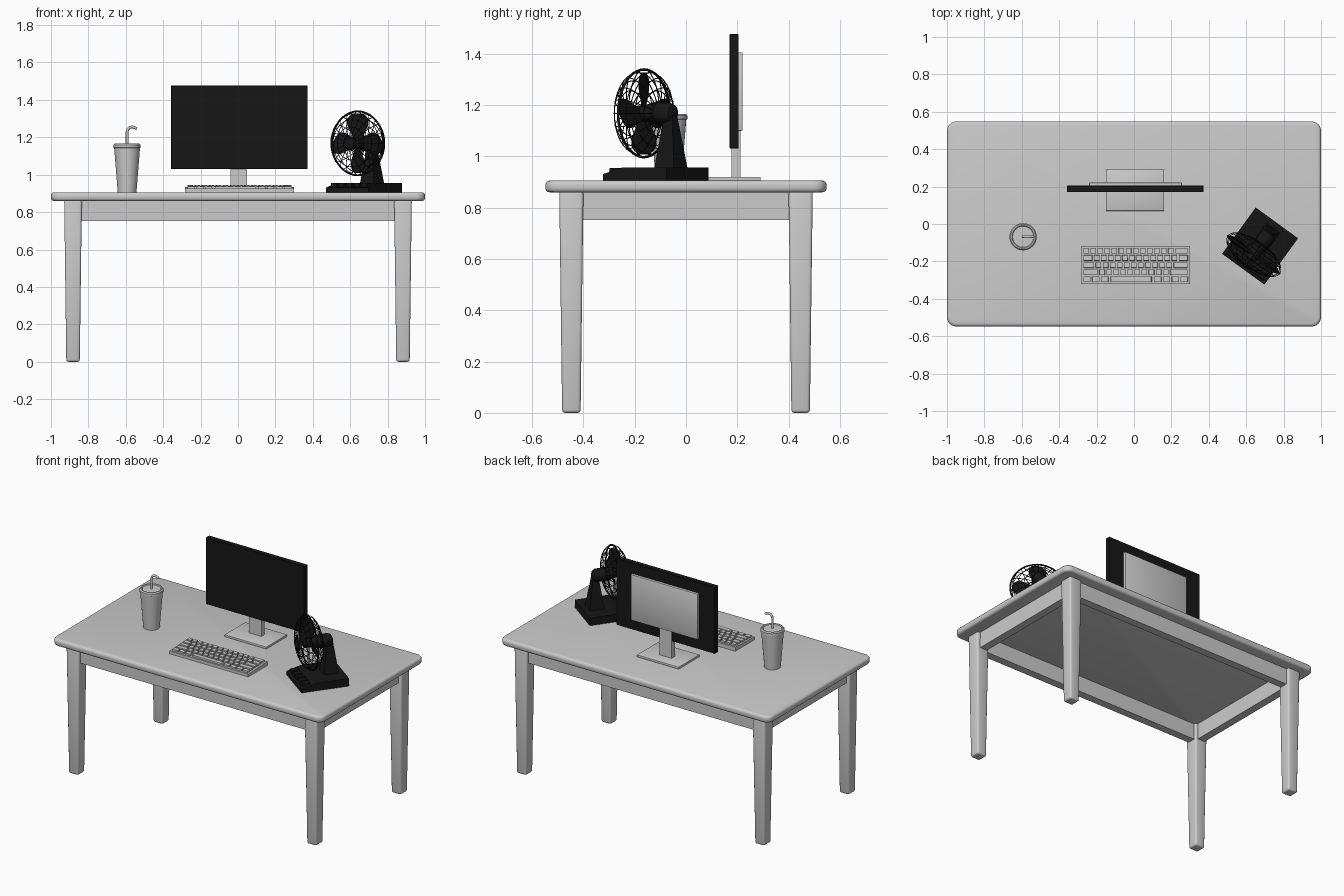
import bpy, bmesh
from math import radians, sin, cos, pi
from mathutils import Matrix, Vector

if "Cube" in bpy.data.objects:
    bpy.data.objects.remove(bpy.data.objects["Cube"])

black = bpy.data.materials.new("black")
black.diffuse_color = (0.008, 0.008, 0.008, 1)
black.use_nodes = True
black.node_tree.nodes["Principled BSDF"].inputs["Base Color"].default_value = black.diffuse_color


def finish(name, bm, mat=None, matrix=None):
    bmesh.ops.recalc_face_normals(bm, faces=bm.faces)
    me = bpy.data.meshes.new(name)
    bm.to_mesh(me)
    bm.free()
    me.shade_smooth()
    me.set_sharp_from_angle(angle=radians(35))
    ob = bpy.data.objects.new(name, me)
    bpy.context.collection.objects.link(ob)
    if mat:
        me.materials.append(mat)
    if matrix:
        ob.matrix_world = matrix
    return ob


def add_block(bm, lo, hi, top=1.0, bevel=0.0, seg=2):
    """Box from lo to hi whose top face is scaled by top."""
    part = bmesh.new()
    bmesh.ops.create_cube(part, size=1)
    lo, hi = Vector(lo), Vector(hi)
    mid, size = (lo + hi) / 2, hi - lo
    for v in part.verts:
        k = top if v.co.z > 0 else 1
        v.co = mid + Vector((v.co.x * size.x * k, v.co.y * size.y * k, v.co.z * size.z))
    if bevel:
        bmesh.ops.bevel(part, geom=part.edges[:], offset=bevel, segments=seg,
                        profile=0.5, affect='EDGES')
    tmp = bpy.data.meshes.new("tmp")
    part.to_mesh(tmp)
    part.free()
    bm.from_mesh(tmp)
    bpy.data.meshes.remove(tmp)


def block(name, lo, hi, mat=None, matrix=None, **kw):
    bm = bmesh.new()
    add_block(bm, lo, hi, **kw)
    return finish(name, bm, mat, matrix)


def lathe(name, profile, matrix, mat=None, steps=32):
    bm = bmesh.new()
    vs = [bm.verts.new((r, 0, z)) for r, z in profile]
    es = [bm.edges.new(p) for p in zip(vs, vs[1:])]
    bmesh.ops.spin(bm, geom=vs + es, cent=(0, 0, 0), axis=(0, 0, 1), angle=2 * pi, steps=steps)
    bmesh.ops.remove_doubles(bm, verts=bm.verts, dist=1e-5)
    return finish(name, bm, mat, matrix)


def wires(name, paths, radius, mat=None, matrix=None, res=1):
    """Paths are (points, closed) pairs."""
    cu = bpy.data.curves.new(name, 'CURVE')
    cu.dimensions = '3D'
    cu.bevel_depth, cu.bevel_resolution, cu.use_fill_caps = radius, res, True
    for pts, closed in paths:
        sp = cu.splines.new('POLY')
        sp.points.add(len(pts) - 1)
        for p, co in zip(sp.points, pts):
            p.co = (*co, 1)
        sp.use_cyclic_u = closed
    ob = bpy.data.objects.new(name, cu)
    bpy.context.collection.objects.link(ob)
    if mat:
        cu.materials.append(mat)
    if matrix:
        ob.matrix_world = matrix


# Table top: rounded corners, then softened rims
bm = bmesh.new()
add_block(bm, (-1, -0.548, 0.86), (1, 0.548, 0.906))
up = [e for e in bm.edges if abs(e.verts[0].co.z - e.verts[1].co.z) > 0.01]
bmesh.ops.bevel(bm, geom=up, offset=0.05, segments=6, profile=0.5, affect='EDGES')
rims = [e for e in bm.edges if abs(e.verts[0].co.z - e.verts[1].co.z) < 0.001]
bmesh.ops.bevel(bm, geom=rims, offset=0.016, segments=3, profile=0.5, affect='EDGES')
finish("table_top", bm)

# Tapered legs and aprons
for sx, nx in ((-1, "left"), (1, "right")):
    for sy, ny in ((-1, "front"), (1, "back")):
        x, y = sx * 0.882, sy * 0.447
        block(f"{ny}_{nx}_leg", (x - 0.036, y - 0.036, 0), (x + 0.036, y + 0.036, 0.865),
              top=1.31, bevel=0.012, seg=3)
    block(f"{nx}_apron", (sx * 0.88 - 0.027, -0.41, 0.752), (sx * 0.88 + 0.027, 0.41, 0.862))
for sy, ny in ((-1, "front"), (1, "back")):
    block(f"{ny}_apron", (-0.845, sy * 0.445 - 0.027, 0.752), (0.845, sy * 0.445 + 0.027, 0.862))

# Monitor
block("monitor_panel", (-0.358, 0.17, 1.031), (0.372, 0.205, 1.477), black, bevel=0.002, seg=1)
block("monitor_back", (-0.24, 0.2, 1.1), (0.256, 0.221, 1.406), bevel=0.004)
block("monitor_neck", (-0.041, 0.177, 0.912), (0.049, 0.212, 1.11))
block("monitor_base", (-0.15, 0.07, 0.905), (0.161, 0.291, 0.92), bevel=0.003)

# Keyboard: wedge case and five rows of keys
bm = bmesh.new()
add_block(bm, (-0.283, -0.321, 0.905), (0.3, -0.117, 0.925))
for v in bm.verts:
    if v.co.z > 0.91 and v.co.y > -0.2:
        v.co.z += 0.008
finish("keyboard_case", bm)
rows = [[1] * 13 + [2], [1.5] + [1] * 12 + [1.5], [1.75] + [1] * 11 + [2.25],
        [2.25] + [1] * 10 + [2.75], [1.25] * 3 + [6.25] + [1.25] * 4]
bm = bmesh.new()
u, g = 0.0378, 0.0035
for r, row in enumerate(rows):
    x, y, z = -0.275, -0.125 - r * u, 0.944 - r * 0.002
    for w in row:
        add_block(bm, (x + g, y - u + g, 0.915), (x + w * u - g, y - g, z), top=0.93)
        x += w * u
finish("keyboard_keys", bm)

# Cup with lid and bent straw
cup = Matrix.Translation((-0.593, -0.068, 0.905))
lathe("cup", [(0, 0), (0.05, 0), (0.069, 0.238), (0.073, 0.24), (0.073, 0.254),
              (0.067, 0.261), (0.06, 0.261), (0.056, 0.256), (0, 0.258)], cup)
wires("straw", [([(0, 0, 0.25), (0, 0, 0.325), (0.004, 0, 0.338), (0.013, 0, 0.347),
                  (0.027, 0, 0.351), (0.04, 0, 0.347), (0.052, 0, 0.341)], False)],
      0.0075, None, cup, res=2)

# Fan, built facing local -y and turned to the left
fan = Matrix.Translation((0.674, -0.118, 0.905)) @ Matrix.Rotation(radians(-36), 4, 'Z')
hub = fan @ Matrix.Translation((0, -0.057, 0.263))
axis = hub @ Matrix.Rotation(radians(-90), 4, 'X')      # lathe axis points backwards

# Base with a lower sloping front and push buttons
bm = bmesh.new()
side = [(-0.153, 0), (0.153, 0), (0.153, 0.052), (-0.06, 0.052), (-0.153, 0.026)]
f = bm.faces.new([bm.verts.new((-0.14, y, z)) for y, z in side])
ext = bmesh.ops.extrude_face_region(bm, geom=[f])["geom"]
bmesh.ops.translate(bm, vec=(0.28, 0, 0), verts=[v for v in ext if isinstance(v, bmesh.types.BMVert)])
finish("fan_base", bm, black, fan)
bm = bmesh.new()
for i in range(5):
    x = -0.1 + i * 0.05
    add_block(bm, (x - 0.019, -0.14, 0.015), (x + 0.019, -0.085, 0.05), top=0.9)
finish("fan_buttons", bm, black, fan)

# Stand and motor
block("fan_stand", (-0.045, 0.025, 0.05), (0.045, 0.12, 0.25), black, fan, top=0.4)
lathe("fan_motor", [(0, -0.012), (0.03, -0.012), (0.036, 0.03), (0.042, 0.06), (0.042, 0.12),
                    (0.034, 0.14), (0.018, 0.148), (0, 0.15)], axis, black, 20)
lathe("fan_hub", [(0, -0.04), (0.02, -0.038), (0.03, -0.028), (0.03, 0)], axis, black, 20)

# Four pitched blades
bm = bmesh.new()
outline = [(0.015, 0.018), (0.06, 0.04), (0.095, 0.058), (0.125, 0.06), (0.147, 0.045), (0.16, 0.018)]
pitch = radians(17)
for k in range(4):
    rot = Matrix.Rotation(k * pi / 2, 4, 'Y')
    for d in (-0.002, 0.002):
        rails = [[bm.verts.new(rot @ Vector((s * w * cos(pitch), s * w * sin(pitch) + d, r)))
                  for r, w in outline] for s in (-1, 1)]
        rim = rails[0] + rails[1][::-1]
        bm.faces.new(rim)
        if d < 0:
            first = rim
    for i in range(len(rim)):
        j = (i + 1) % len(rim)
        bm.faces.new((first[i], first[j], rim[j], rim[i]))
finish("fan_blades", bm, black, hub)

# Wire cage: rings, meridian wires, heavy rim and front cap
R, D = 0.171, 0.075


def cage(t, a):
    return (R * cos(t) * cos(a), -D * sin(t), R * cos(t) * sin(a))


def ring(deg):
    return ([cage(radians(deg), i * pi / 20) for i in range(40)], True)


spokes = [([cage(radians(t), k * pi / 10) for t in range(-78, 79, 13)], False) for k in range(20)]
wires("fan_cage", spokes + [ring(s * d) for s in (-1, 1) for d in (22, 42, 59, 76)],
      0.002, black, hub)
wires("fan_rim", [ring(0)], 0.005, black, hub, res=2)
lathe("fan_cap", [(0, -0.08), (0.03, -0.078), (0.036, -0.07), (0, -0.068)], axis, black, 20)
